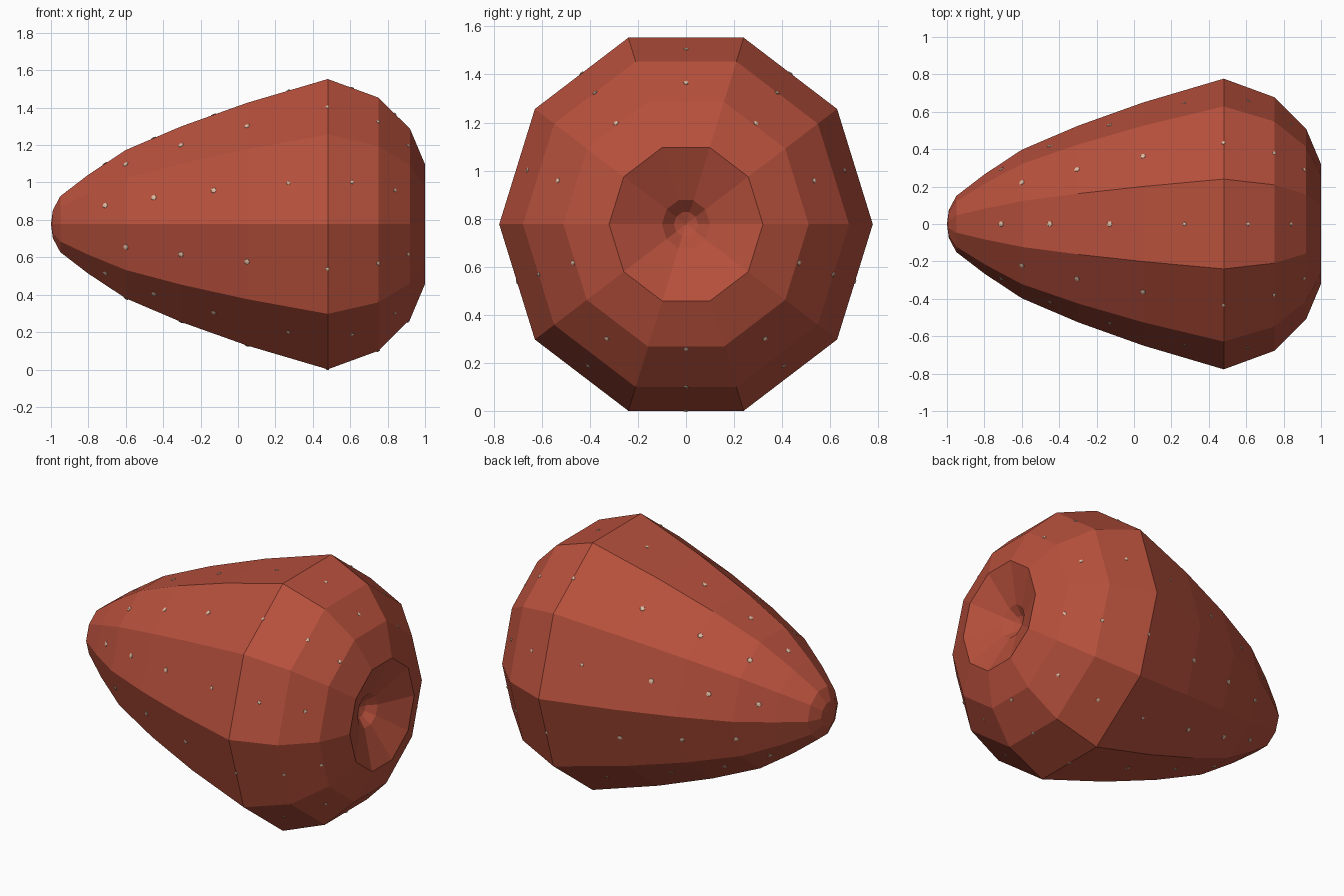
import bpy, bmesh, math
from mathutils import Vector, Matrix

if "Cube" in bpy.data.objects:
    bpy.data.objects.remove(bpy.data.objects["Cube"])

SIDES = 10
CZ = 0.777          # height of the fruit axis
ZS = 1.05           # slight vertical stretch

# (x, radius) rings from the tip round the shoulder to the stem dimple
PROFILE = [(-0.99, 0.075), (-0.95, 0.15), (-0.8, 0.265), (-0.6, 0.397),
           (-0.3, 0.525), (0.05, 0.65), (0.48, 0.777), (0.75, 0.678),
           (0.92, 0.51), (1.0, 0.32), (0.9, 0.1), (0.85, 0.05)]
TIP_X, DIMPLE_X = -1.0, 0.83


def material(name, rgb):
    m = bpy.data.materials.new(name)
    m.diffuse_color = (*rgb, 1.0)
    m.use_nodes = True
    m.node_tree.nodes["Principled BSDF"].inputs["Base Color"].default_value = m.diffuse_color
    return m


def make_object(name, bm, mat):
    me = bpy.data.meshes.new(name)
    bmesh.ops.recalc_face_normals(bm, faces=bm.faces[:])
    bm.to_mesh(me)
    bm.free()
    me.materials.append(mat)
    ob = bpy.data.objects.new(name, me)
    bpy.context.collection.objects.link(ob)
    return ob


def point(x, r, a):
    return Vector((x, r * math.cos(a), CZ + ZS * r * math.sin(a)))


red = material("strawberry red", (0.47, 0.08, 0.045))
cream = material("seed cream", (0.75, 0.5, 0.36))

# Fruit body: ten-sided lathe about x
bm = bmesh.new()
rings = [[bm.verts.new(point(x, r, math.tau * k / SIDES)) for k in range(SIDES)]
         for x, r in PROFILE]
for a, b in zip(rings, rings[1:]):
    for k in range(SIDES):
        n = (k + 1) % SIDES
        bm.faces.new((a[k], a[n], b[n], b[k]))
for ring, x in ((rings[0], TIP_X), (rings[-1], DIMPLE_X)):
    pole = bm.verts.new((x, 0, CZ))
    for k in range(SIDES):
        bm.faces.new((pole, ring[k], ring[(k + 1) % SIDES]))
make_object("fruit_body", bm, red)


# Seeds: small flat pips at the middle of each side, in two staggered rows
def surface(x, a):
    """Position and outward normal at the middle of the side facing angle a."""
    for (x0, r0), (x1, r1) in zip(PROFILE, PROFILE[1:10]):
        if x0 <= x <= x1:
            h = math.pi / SIDES
            p = [(point(xx, rr, a - h) + point(xx, rr, a + h)) / 2
                 for xx, rr in ((x0, r0), (x1, r1))]
            along = p[1] - p[0]
            across = point(x0, r0, a + h) - point(x0, r0, a - h)
            return p[0].lerp(p[1], (x - x0) / (x1 - x0)), across.cross(along).normalized()


ROWS = [(-0.6, -0.305, 0.048, 0.478, 0.75, 0.91),
        (-0.71, -0.45, -0.13, 0.27, 0.61, 0.84)]
bm = bmesh.new()
for k in range(SIDES):
    ang = math.pi / SIDES + math.tau * k / SIDES
    for x in ROWS[(k + 1) % 2]:
        pos, nor = surface(x, ang)
        if nor.dot(pos - Vector((x, 0, CZ))) < 0:
            nor = -nor
        size = 0.017 if x < 0.2 else 0.012
        mat = (Matrix.Translation(pos) @ nor.to_track_quat('Z', 'Y').to_matrix().to_4x4()
               @ Matrix.Diagonal((size, size, 0.005, 1)))
        bmesh.ops.create_icosphere(bm, subdivisions=1, radius=1, matrix=mat)
make_object("seeds", bm, cream)
